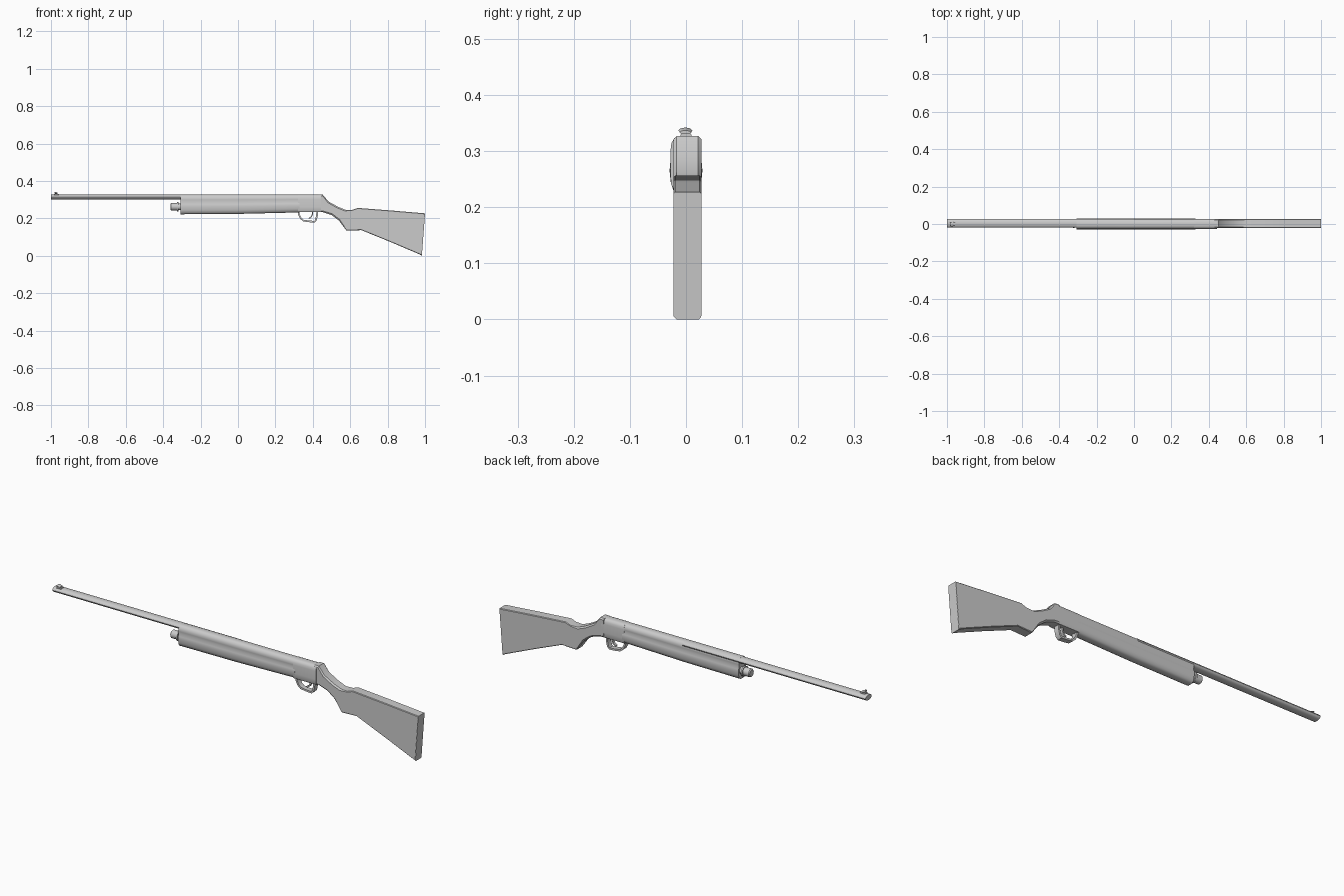
import bpy, bmesh, math
from mathutils import Vector

if "Cube" in bpy.data.objects:
    bpy.data.objects.remove(bpy.data.objects["Cube"])


def finish(name, bm, angle=35):
    bmesh.ops.recalc_face_normals(bm, faces=bm.faces)
    me = bpy.data.meshes.new(name)
    bm.to_mesh(me)
    bm.free()
    ob = bpy.data.objects.new(name, me)
    bpy.context.collection.objects.link(ob)
    bpy.ops.object.select_all(action='DESELECT')
    ob.select_set(True)
    bpy.context.view_layer.objects.active = ob
    bpy.ops.object.shade_smooth_by_angle(angle=math.radians(angle))
    return ob


def loft(name, rings, closed=False, angle=35):
    bm = bmesh.new()
    vs = [[bm.verts.new(p) for p in r] for r in rings]
    n = len(vs[0])
    pairs = list(zip(vs, vs[1:])) + ([(vs[-1], vs[0])] if closed else [])
    for a, b in pairs:
        for i in range(n):
            j = (i + 1) % n
            bm.faces.new((a[i], a[j], b[j], b[i]))
    if not closed:
        bm.faces.new(vs[0])
        bm.faces.new(vs[-1])
    return finish(name, bm, angle)


def oval(x, y, z, ry, rz, n=16):
    return [(x, y + ry * math.cos(2 * math.pi * i / n),
             z + rz * math.sin(2 * math.pi * i / n)) for i in range(n)]


def mirrored(x, half, yc=0.0, drop=0.0):
    """Section from right-half (y, z) points; drop lifts the underside."""
    pts = [(y, z + drop * (0.327 - z) / 0.105) for y, z in half]
    return [(x, yc + y, z) for y, z in pts] + [(x, yc - y, z) for y, z in reversed(pts)]


def slanted(xt, zt, xb, zb, y0, y1, c):
    """Chamfered rectangular section between a top and a bottom point."""
    h = zt - zb
    uv = [(y0 + c, 0), (y0, c), (y0, h - c), (y0 + c, h),
          (y1 - c, h), (y1, h - c), (y1, c), (y1 - c, 0)]
    return [(xb + (xt - xb) * v / h, y, zb + v) for y, v in uv]


# Barrel, a flattened tube
loft("barrel", [oval(x, 0.004, 0.314, 0.024, 0.013) for x in (-1.0, 0.0)])

# Front sight: ramp and bead
loft("sight_base", [slanted(-0.984, 0.331, -0.984, 0.322, -0.010, 0.010, 0.002),
                    slanted(-0.958, 0.331, -0.958, 0.322, -0.010, 0.010, 0.002)])
loft("sight_bead", [oval(-0.982, -0.001, 0.337, 0.011, 0.004, 8),
                    oval(-0.976, -0.001, 0.3365, 0.0125, 0.0055, 8),
                    oval(-0.964, -0.001, 0.333, 0.010, 0.004, 8)])

# Fore-end with a waist between the barrel and the grip swell
grip = [(0.012, 0.327), (0.021, 0.321), (0.026, 0.310), (0.0265, 0.299),
        (0.024, 0.287), (0.028, 0.275), (0.029, 0.262), (0.027, 0.243),
        (0.022, 0.229), (0.012, 0.222)]
loft("fore_end", [mirrored(-0.307, grip), mirrored(0.0, grip, 0, 0.002),
                  mirrored(0.33, grip, 0, 0.010)], angle=45)

# Receiver
body = [(0.013, 0.327), (0.021, 0.323), (0.026, 0.314), (0.0275, 0.302),
        (0.0275, 0.262), (0.027, 0.242), (0.023, 0.234)]
loft("receiver", [mirrored(0.32, body), mirrored(0.445, body)], angle=45)

# Magazine tube cap
cap = [(-0.30, 0.018), (-0.318, 0.018), (-0.318, 0.025), (-0.326, 0.025),
       (-0.326, 0.020), (-0.357, 0.020), (-0.361, 0.016)]
loft("magazine_cap", [oval(x, 0.003, 0.262, r, r) for x, r in cap])

# Stock: wrist, pistol grip, comb and butt
stock = [(0.43, 0.327, 0.43, 0.235), (0.453, 0.327, 0.450, 0.234),
         (0.484, 0.290, 0.455, 0.233), (0.535, 0.262, 0.50, 0.218),
         (0.575, 0.246, 0.540, 0.188), (0.612, 0.246, 0.580, 0.134),
         (0.640, 0.256, 0.660, 0.137), (0.81, 0.243, 0.81, 0.076),
         (1.0, 0.227, 0.982, 0.003)]
loft("stock", [slanted(*s, -0.0225, 0.0275, 0.006 if s[0] < 0.6 else 0.003)
               for s in stock])

# Butt plate edge
loft("butt_plate", [slanted(0.990, 0.2275, 0.972, 0.006, -0.0215, 0.0275, 0.004),
                    slanted(1.0, 0.227, 0.983, 0.0, -0.0205, 0.0268, 0.004)])


def strap(name, path, w, t):
    """Rectangular strip swept along an (x, z) path."""
    rings = []
    for i, (x, z) in enumerate(path):
        a, b = path[max(i - 1, 0)], path[min(i + 1, len(path) - 1)]
        d = Vector((b[0] - a[0], b[1] - a[1])).normalized()
        nx, nz = -d.y * t / 2, d.x * t / 2
        rings.append([(x + s * nx, 0.002 + y, z + s * nz)
                      for s, y in ((1, -w), (1, w), (-1, w), (-1, -w))])
    return loft(name, rings)


# Trigger guard and trigger
strap("trigger_guard", [(0.325, 0.240), (0.325, 0.222), (0.336, 0.200), (0.350, 0.188),
                        (0.380, 0.184), (0.408, 0.182), (0.416, 0.190), (0.422, 0.215),
                        (0.424, 0.240)], 0.013, 0.009)
strap("trigger", [(0.398, 0.242), (0.398, 0.222), (0.391, 0.207), (0.378, 0.199)],
      0.006, 0.007)
